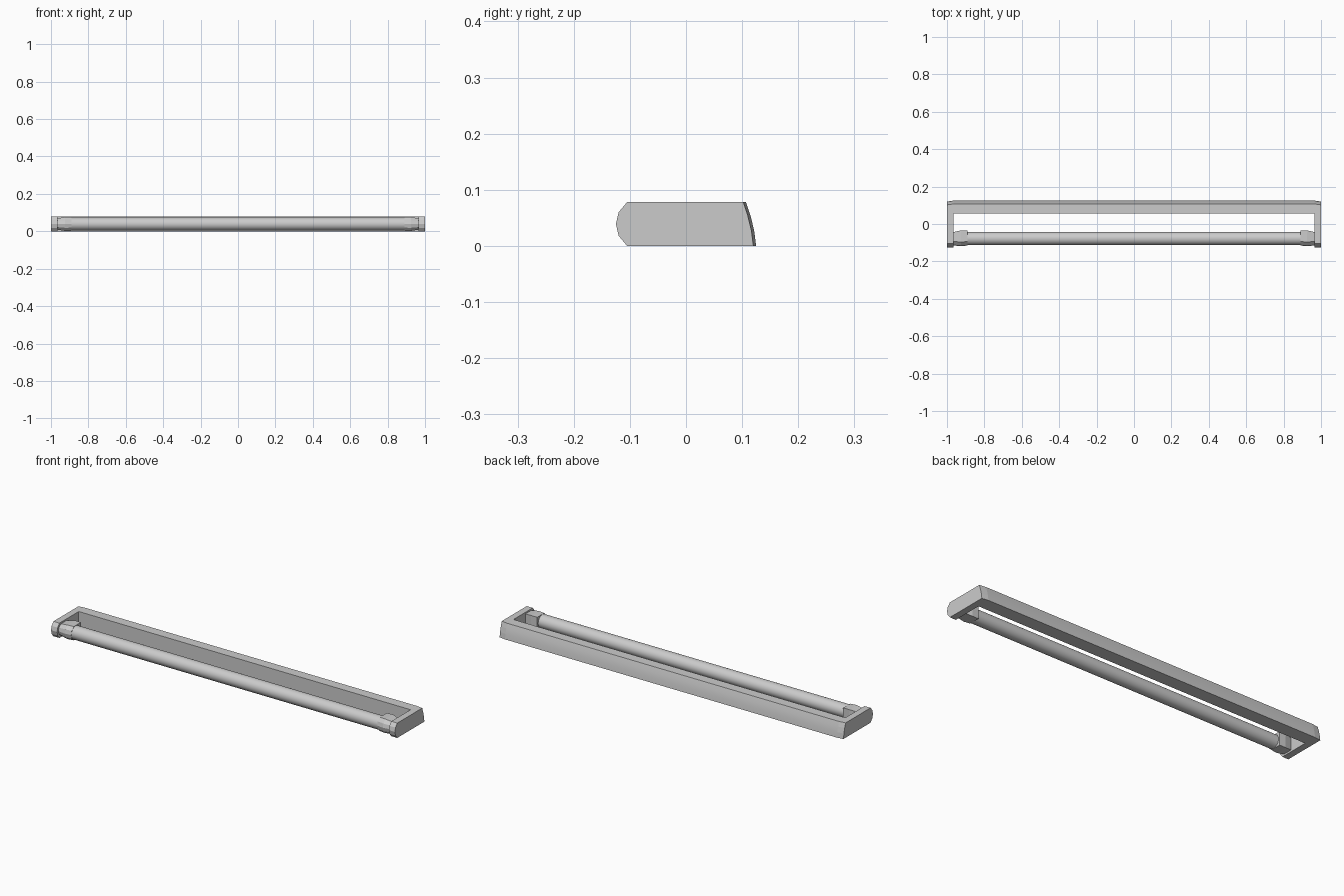
import bpy, bmesh, math

if "Cube" in bpy.data.objects:
    bpy.data.objects.remove(bpy.data.objects["Cube"])


def loft(name, sections, smooth=None):
    """Skin matching (x, yz-profile) sections along x and cap both ends."""
    bm = bmesh.new()
    rings = [[bm.verts.new((x, y, z)) for y, z in prof] for x, prof in sections]
    n = len(rings[0])
    for a, b in zip(rings, rings[1:]):
        for i in range(n):
            j = (i + 1) % n
            bm.faces.new((a[i], a[j], b[j], b[i]))
    bm.faces.new(rings[0])
    bm.faces.new(rings[-1])
    bmesh.ops.recalc_face_normals(bm, faces=bm.faces)
    me = bpy.data.meshes.new(name)
    bm.to_mesh(me)
    bm.free()
    ob = bpy.data.objects.new(name, me)
    bpy.context.collection.objects.link(ob)
    if smooth:
        bpy.context.view_layer.objects.active = ob
        ob.select_set(True)
        bpy.ops.object.shade_smooth_by_angle(angle=math.radians(smooth))
        ob.select_set(False)
    return ob


H = 0.078
# Curved back of the fixture and rounded nose of the end arms
back = [(0.125, 0), (0.1215, 0.027), (0.115, 0.054), (0.107, H)]
nose = [(-0.105, H), (-0.120, 0.06), (-0.125, 0.039), (-0.120, 0.018), (-0.105, 0)]

# Long rear housing
loft("rear_housing", [(s * 0.965, back + [(0.055, H), (0.055, 0)]) for s in (-1, 1)], 30)

# Lamp tube
tube = [(-0.078 + 0.035 * math.cos(math.tau * i / 24),
         0.039 + 0.035 * math.sin(math.tau * i / 24)) for i in range(24)]
loft("lamp_tube", [(-0.9, tube), (0.9, tube)], 30)


def socket(front, rear, half):
    """Half-rounded socket outline with a square rear."""
    c = 0.039
    return [(rear, c - half), (rear, c + half), (front + 0.022, c + half),
            (front + 0.005, c + half * 0.55), (front, c),
            (front + 0.005, c - half * 0.55), (front + 0.022, c - half)]


for s, side in ((-1, "left"), (1, "right")):
    # End arm, its back edge chamfered towards the outer face
    full = back + nose
    outer = [(y - 0.005, z) for y, z in back] + nose
    loft(side + "_end_arm", [(s * 0.965, full), (s, outer)])
    # Socket flaring towards the tube
    loft(side + "_socket", [(s * 0.968, socket(-0.114, -0.044, 0.030)),
                            (s * 0.925, socket(-0.119, -0.034, 0.037)),
                            (s * 0.89, socket(-0.115, -0.035, 0.036))])
